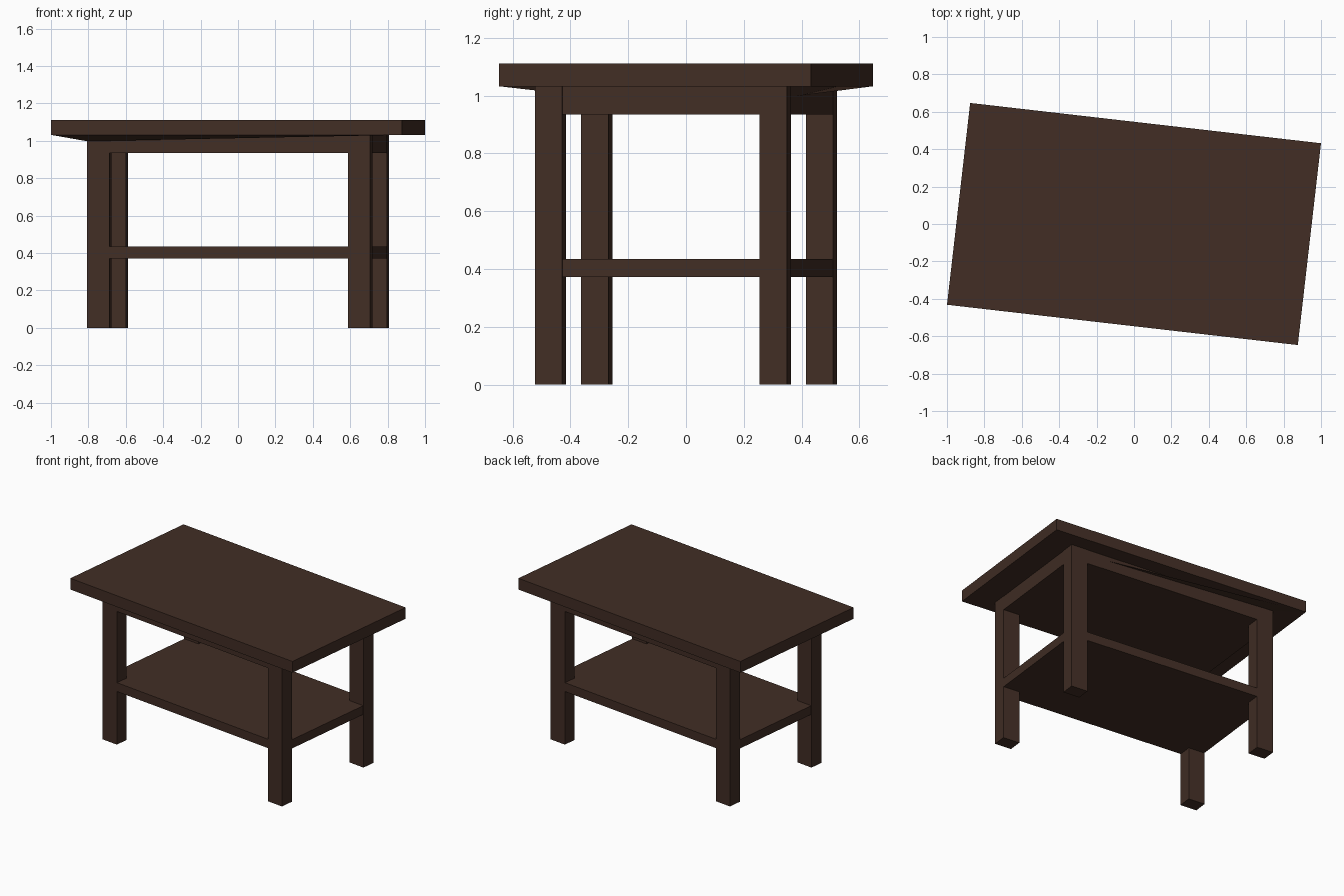
import bpy, bmesh, math
from mathutils import Matrix

if "Cube" in bpy.data.objects:
    bpy.data.objects.remove(bpy.data.objects["Cube"])

ROT = Matrix.Rotation(math.radians(-6.55), 4, 'Z')   # whole table is turned slightly

wood = bpy.data.materials.new("dark_brown_wood")
wood.diffuse_color = (0.054, 0.027, 0.018, 1)
wood.use_nodes = True
wood.node_tree.nodes["Principled BSDF"].inputs["Base Color"].default_value = wood.diffuse_color


def add_mesh(name, bm):
    bm.transform(ROT)
    me = bpy.data.meshes.new(name)
    bm.to_mesh(me)
    bm.free()
    me.materials.append(wood)
    ob = bpy.data.objects.new(name, me)
    bpy.context.collection.objects.link(ob)
    return ob


def box(name, x, y, z0, z1, sx, sy):
    bm = bmesh.new()
    bmesh.ops.create_cube(bm, size=1)
    for v in bm.verts:
        v.co = (x + v.co.x * sx, y + v.co.y * sy, (z0 + z1) / 2 + v.co.z * (z1 - z0))
    return add_mesh(name, bm)


def sheet(name, pts):
    bm = bmesh.new()
    f = bm.faces.new([bm.verts.new(p) for p in pts])
    f.normal_update()
    if f.normal.z > 0:
        f.normal_flip()
    return add_mesh(name, bm)


TOP_L, TOP_W = 1.888, 1.086        # table top
LEG_X, LEG_Y = 0.762, 0.4385       # outer faces of the legs
LX, LY = 0.12, 0.095               # leg section
Z_UNDER = 1.032

# table top
box("table_top", 0, 0, Z_UNDER, 1.111, TOP_L, TOP_W)

# four legs
for sx, nx in ((-1, "left"), (1, "right")):
    for sy, ny in ((-1, "front"), (1, "back")):
        box(f"{ny}_{nx}_leg", sx * (LEG_X - LX / 2), sy * (LEG_Y - LY / 2),
            0, Z_UNDER, LX, LY)

# apron block and lower shelf, set a hair inside the outer leg faces
SX, SY = 2 * LEG_X - 0.004, 2 * LEG_Y - 0.004
box("apron", 0, 0, 0.934, Z_UNDER, SX, SY)
box("lower_shelf", 0, 0, 0.372, 0.434, SX, SY)

# shallow sloping panels under the overhang
hx, hy = TOP_L / 2, TOP_W / 2
sheet("front_underside_slope", [(-hx, -hy, Z_UNDER), (hx, -hy, Z_UNDER),
                                (-LEG_X, -LEG_Y - 0.002, 0.998)])
sheet("back_underside_slope", [(-hx, hy, Z_UNDER), (0.49, LEG_Y + 0.002, 0.998),
                               (-LEG_X, LEG_Y + 0.002, Z_UNDER)])
